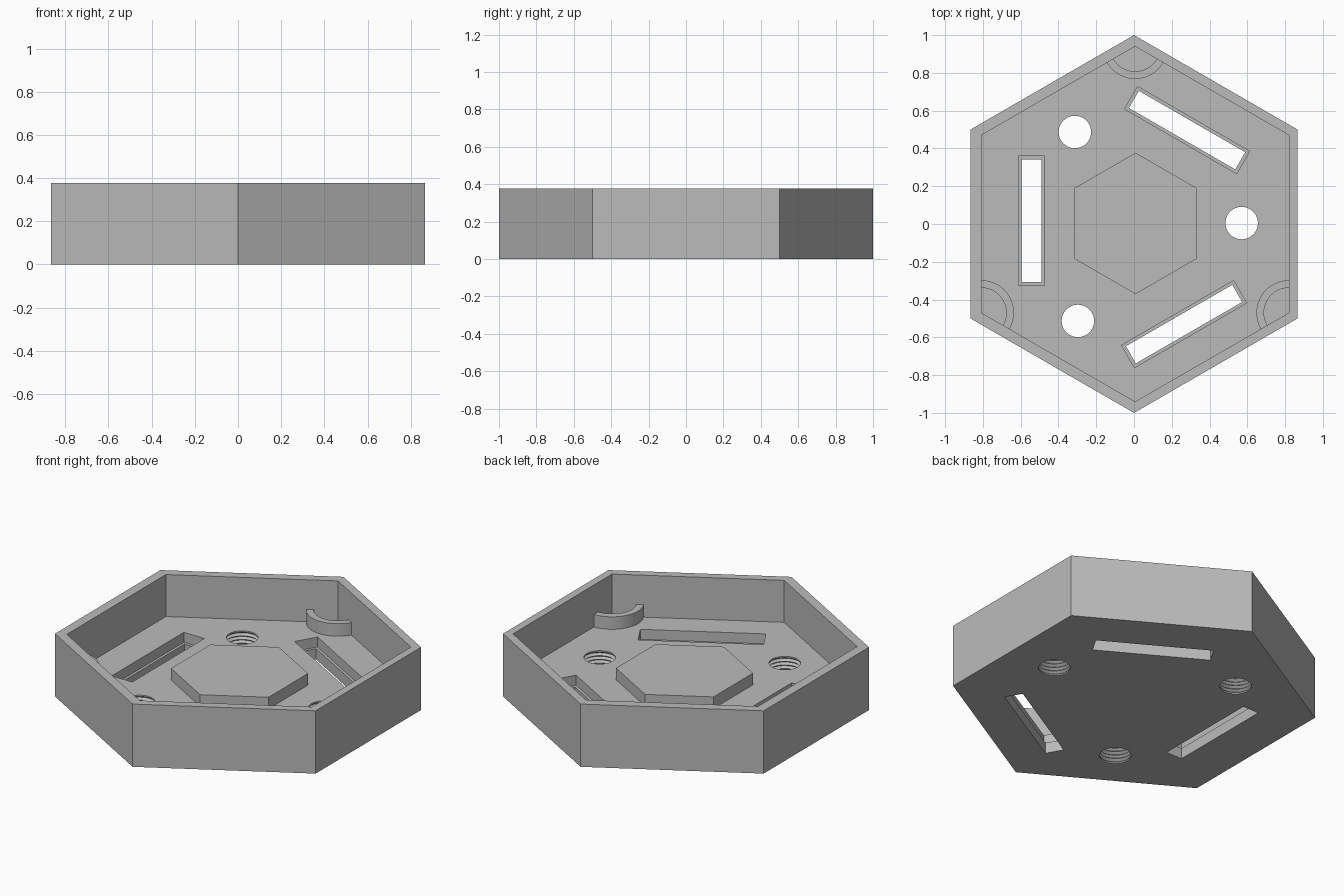
import bpy, bmesh, math
from mathutils import Matrix

cube = bpy.data.objects.get("Cube")
if cube:
    bpy.data.objects.remove(cube, do_unlink=True)

grey = bpy.data.materials.new("plain grey")
grey.use_nodes = True
tone = (0.5, 0.5, 0.5, 1)
grey.diffuse_color = tone
grey.node_tree.nodes["Principled BSDF"].inputs["Base Color"].default_value = tone

HEIGHT, FLOOR, LEDGE = 0.377, 0.125, 0.065
SHIFT = 0.006  # the inside sits slightly off centre


def finish(name, bm):
    bmesh.ops.recalc_face_normals(bm, faces=bm.faces)
    mesh = bpy.data.meshes.new(name)
    bm.to_mesh(mesh)
    bm.free()
    mesh.materials.append(grey)
    obj = bpy.data.objects.new(name, mesh)
    bpy.context.collection.objects.link(obj)
    return obj


def loft(name, rings):
    """Closed solid through a stack of equal rings of points."""
    bm = bmesh.new()
    loops = [[bm.verts.new(p) for p in ring] for ring in rings]
    n = len(loops[0])
    for low, high in zip(loops, loops[1:]):
        for i in range(n):
            j = (i + 1) % n
            bm.faces.new((low[i], low[j], high[j], high[i]))
    bm.faces.new(loops[0][::-1])
    bm.faces.new(loops[-1])
    return finish(name, bm)


def circle(x, y, z, r, n, start=0.0):
    return [(x + r * math.cos(start + math.tau * i / n),
             y + r * math.sin(start + math.tau * i / n), z) for i in range(n)]


def hexagon(name, x, y, r, z0, z1):
    return loft(name, [circle(x, y, z, r, 6, math.pi / 2) for z in (z0, z1)])


def box(name, x, y, turn, width, length, z0, z1):
    bm = bmesh.new()
    place = (Matrix.Translation((x, y, (z0 + z1) / 2)) @ Matrix.Rotation(turn, 4, 'Z')
             @ Matrix.Diagonal((width, length, z1 - z0, 1)))
    bmesh.ops.create_cube(bm, size=1, matrix=place)
    return finish(name, bm)


def threaded_hole(name, x, y, r=0.086, groove=0.014, turns=5):
    margin = 0.008
    pitch = (FLOOR - 2 * margin) / turns
    profile = [(r, -0.02)]
    for i in range(2 * turns + 1):
        profile.append((r + groove * (i % 2), margin + i * pitch / 2))
    profile.append((r, FLOOR + 0.02))
    return loft(name, [circle(x, y, z, rad, 40) for rad, z in profile])


def smooth(obj):
    bpy.ops.object.select_all(action='DESELECT')
    obj.select_set(True)
    bpy.context.view_layer.objects.active = obj
    bpy.ops.object.shade_smooth_by_angle(angle=math.radians(25))


# Hexagonal tray with its cavity
tray = hexagon("tray", 0, 0, 1.0, 0, HEIGHT)
cutters = [hexagon("cavity_cutter", SHIFT, 0, 0.94, FLOOR, HEIGHT + 0.1)]

# Stepped slots through the floor
for x, y, degrees in ((-0.543, 0.017, 0), (0.281, 0.497, 60), (0.265, -0.53, -60)):
    turn = math.radians(degrees)
    cutters.append(box("recess_cutter", x, y, turn, 0.137, 0.685, LEDGE, FLOOR + 0.05))
    cutters.append(box("slot_cutter", x, y, turn, 0.105, 0.65, -0.05, FLOOR + 0.03))

# Threaded holes
for x, y in ((0.57, 0.005), (-0.313, 0.487), (-0.297, -0.513)):
    cutters.append(threaded_hole("hole_cutter", x, y))

for cutter in cutters:
    cutter.hide_render = True
    mod = tray.modifiers.new(cutter.name, 'BOOLEAN')
    mod.operation, mod.solver, mod.object = 'DIFFERENCE', 'EXACT', cutter

# Bake the cuts and remove the cutters
bpy.context.view_layer.update()
baked = bpy.data.meshes.new_from_object(
    tray.evaluated_get(bpy.context.evaluated_depsgraph_get()))
tray.modifiers.clear()
tray.data = baked
baked.materials.clear()
baked.materials.append(grey)
for cutter in cutters:
    bpy.data.objects.remove(cutter, do_unlink=True)
smooth(tray)

# Raised centre platform
hexagon("centre_platform", 0.008, 0.003, 0.374, FLOOR - 0.005, FLOOR + 0.07)

# Curved ribs standing in three corners
for name, degrees in (("back_rib", 90), ("right_rib", 210), ("left_rib", 330)):
    a = math.radians(degrees)
    cx, cy = SHIFT + 0.94 * math.cos(a), 0.94 * math.sin(a)
    steps = 24
    sweep = [a + math.pi + math.radians(-61 + 122 * i / steps) for i in range(steps + 1)]
    outline = [(r * math.cos(t), r * math.sin(t))
               for r, angles in ((0.172, sweep), (0.132, sweep[::-1])) for t in angles]
    rib = loft(name, [[(cx + x, cy + y, z) for x, y in outline]
                      for z in (FLOOR - 0.005, FLOOR + 0.075)])
    smooth(rib)
